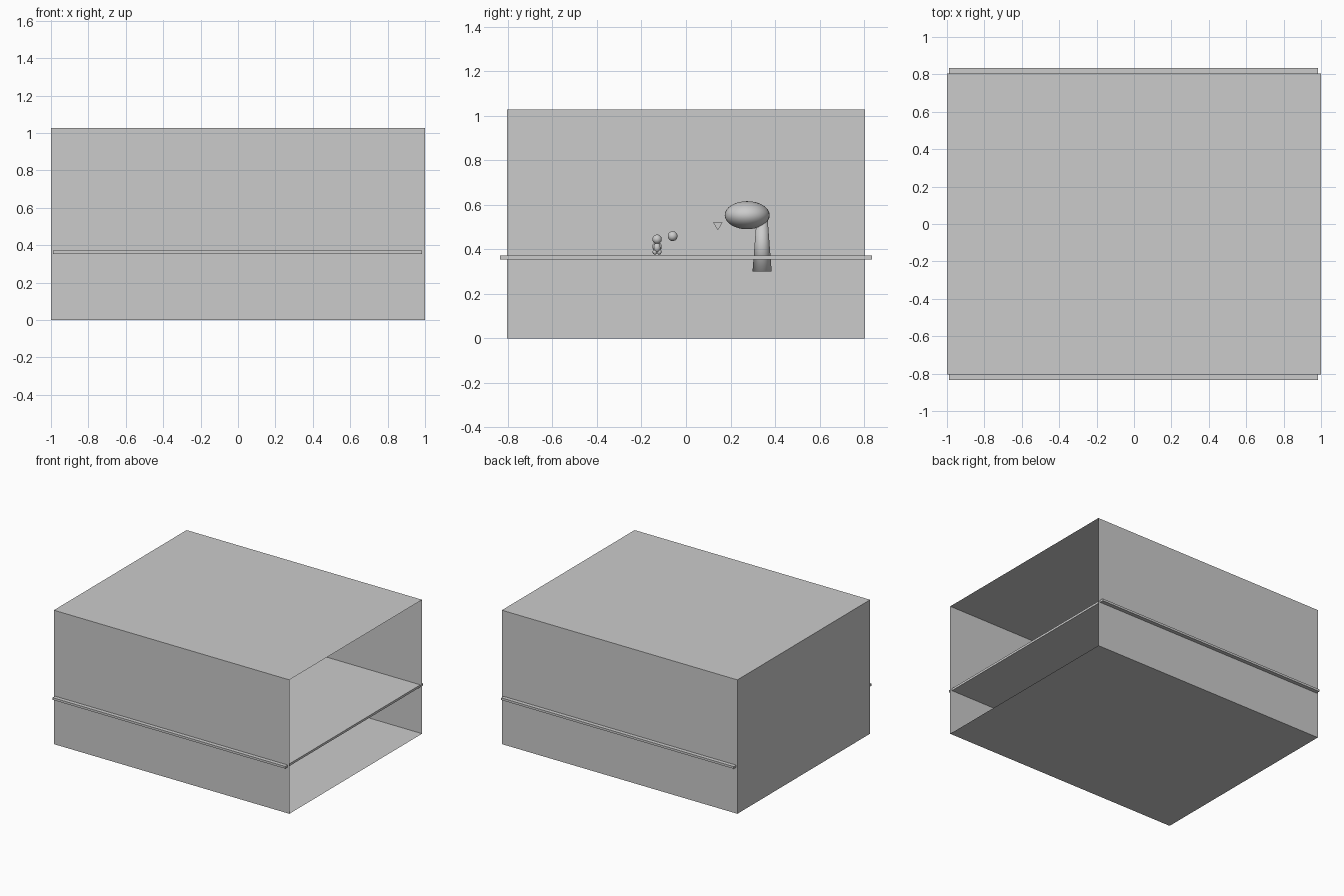
import bpy, bmesh
from mathutils import Matrix, Vector

if "Cube" in bpy.data.objects:
    bpy.data.objects.remove(bpy.data.objects["Cube"])

grey = bpy.data.materials.new("plain_grey")
grey.diffuse_color = (0.6, 0.6, 0.6, 1)
grey.use_nodes = True
grey.node_tree.nodes["Principled BSDF"].inputs["Base Color"].default_value = grey.diffuse_color


def finish(name, bm, smooth=False):
    me = bpy.data.meshes.new(name)
    bm.normal_update()
    for f in bm.faces:
        f.smooth = smooth
    bm.to_mesh(me)
    bm.free()
    me.materials.append(grey)
    ob = bpy.data.objects.new(name, me)
    bpy.context.collection.objects.link(ob)
    return ob


def box(name, lo, hi, open_right=False):
    lo, hi = Vector(lo), Vector(hi)
    size = hi - lo
    bm = bmesh.new()
    bmesh.ops.create_cube(bm, size=1, matrix=Matrix.Translation((lo + hi) / 2) @ Matrix.Diagonal((*size, 1)))
    if open_right:
        bm.normal_update()
        side = [f for f in bm.faces if f.normal.x > 0.9]
        bmesh.ops.delete(bm, geom=side, context='FACES_ONLY')
    return finish(name, bm)


def ball(name, loc, radii):
    bm = bmesh.new()
    bmesh.ops.create_uvsphere(bm, u_segments=32, v_segments=16, radius=1,
                              matrix=Matrix.Translation(loc) @ Matrix.Diagonal((*radii, 1)))
    return finish(name, bm, True)


def cone(name, loc, r1, r2, depth, segments, smooth):
    bm = bmesh.new()
    bmesh.ops.create_cone(bm, cap_ends=True, segments=segments, radius1=r1, radius2=r2,
                          depth=depth, matrix=Matrix.Translation(loc))
    return finish(name, bm, smooth)


# Thin-walled room, open on the right
box("room_shell", (-1, -0.805, 0), (1, 0.805, 1.028), True)
# Ground sheet that pokes out through the front and back walls
box("ground_slab", (-0.99, -0.835, 0.354), (0.985, 0.835, 0.371))

# Tree
cone("tree_trunk", (0, 0.342, 0.418), 0.043, 0.025, 0.234, 32, True)
ball("tree_canopy", (0, 0.275, 0.553), (0.1, 0.101, 0.063))

# Small floating triangular wedge, point down
bm = bmesh.new()
pts = [(0.121, 0.521), (0.143, 0.486), (0.165, 0.521)]
face = bm.faces.new([bm.verts.new((-0.015, y, z)) for y, z in pts])
ext = bmesh.ops.extrude_face_region(bm, geom=[face])
bmesh.ops.translate(bm, vec=(0.03, 0, 0), verts=[v for v in ext["geom"] if isinstance(v, bmesh.types.BMVert)])
bmesh.ops.recalc_face_normals(bm, faces=bm.faces)
finish("wedge", bm)

# Loose ball and little figure
ball("loose_ball", (0, -0.06, 0.459), (0.022, 0.022, 0.022))
ball("figure_head", (0, -0.13, 0.445), (0.021, 0.021, 0.021))
ball("figure_body", (0, -0.13, 0.408), (0.016, 0.016, 0.022))
for side, label in ((-1, "front"), (1, "back")):
    ball(label + "_arm", (0, -0.13 + side * 0.014, 0.412), (0.007, 0.007, 0.014))
    ball(label + "_leg", (0, -0.13 + side * 0.01, 0.388), (0.01, 0.01, 0.012))
